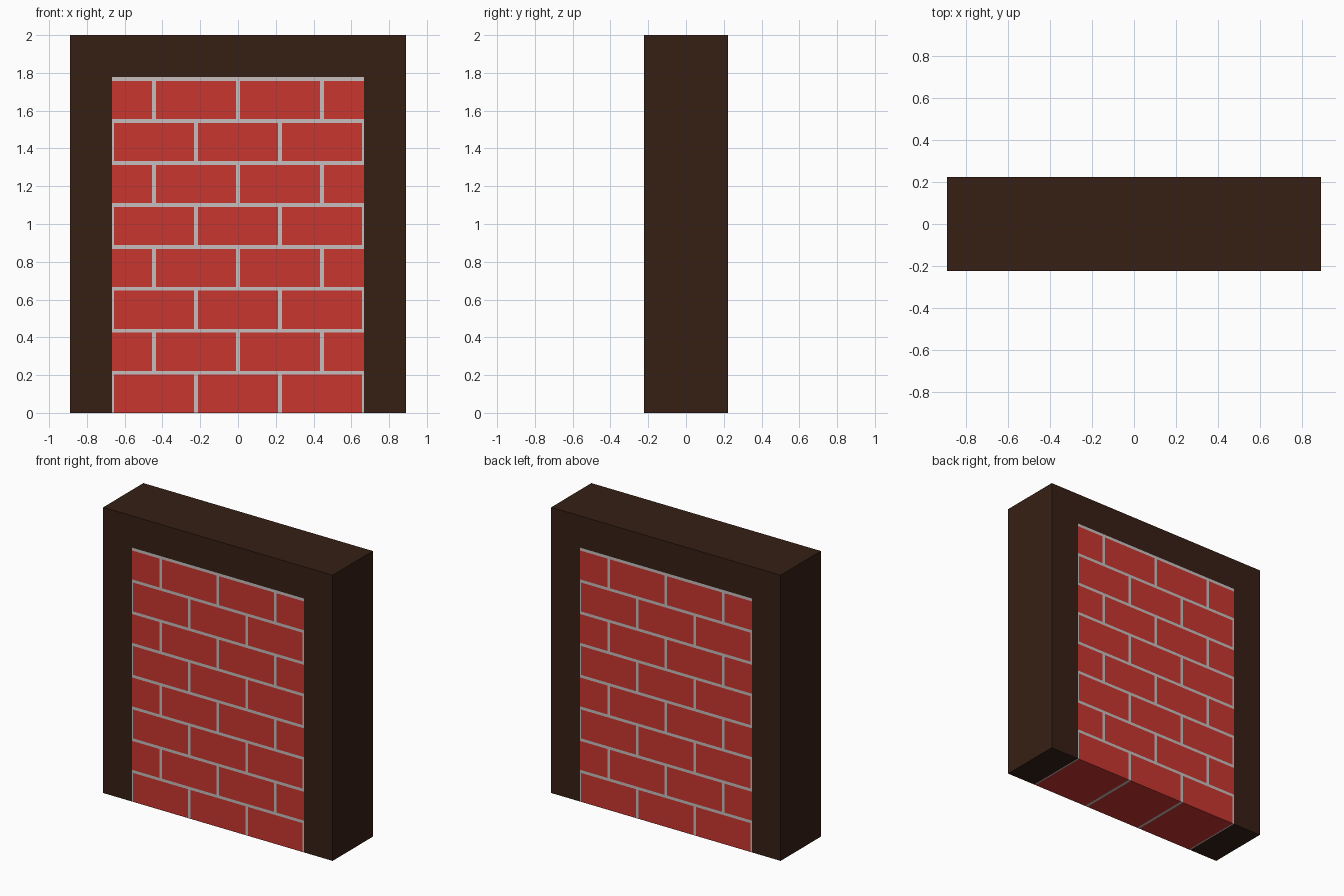
import bpy, bmesh
from mathutils import Matrix

if "Cube" in bpy.data.objects:
    bpy.data.objects.remove(bpy.data.objects["Cube"])

U = 2 / 9            # course height; everything is a multiple of this
D = U                # half depth
J = 0.02             # joint width
W = 3 * U            # half width of the brick panel
ROWS = 8


def material(name, rgb):
    m = bpy.data.materials.new(name)
    m.diffuse_color = (*rgb, 1)
    m.use_nodes = True
    m.node_tree.nodes["Principled BSDF"].inputs["Base Color"].default_value = m.diffuse_color
    return m


def finish(name, bm, mat):
    bmesh.ops.recalc_face_normals(bm, faces=bm.faces)
    me = bpy.data.meshes.new(name)
    bm.to_mesh(me)
    bm.free()
    me.materials.append(mat)
    bpy.context.collection.objects.link(bpy.data.objects.new(name, me))


def add_box(bm, x0, x1, z0, z1):
    mat = Matrix.Translation(((x0 + x1) / 2, 0, (z0 + z1) / 2))
    mat = mat @ Matrix.Diagonal((x1 - x0, 2 * D, z1 - z0, 1))
    bmesh.ops.create_cube(bm, size=1, matrix=mat)


wood = material("dark_wood", (0.037, 0.0137, 0.007))
red = material("red_brick", (0.585, 0.037, 0.028))
grey = material("mortar", (0.57, 0.52, 0.52))

# Door frame: inverted U profile extruded through the depth
bm = bmesh.new()
outer, top, head = 4 * U, 9 * U, ROWS * U
profile = [(-outer, 0), (-W, 0), (-W, head), (W, head),
           (W, 0), (outer, 0), (outer, top), (-outer, top)]
face = bm.faces.new([bm.verts.new((x, -D, z)) for x, z in profile])
ext = bmesh.ops.extrude_face_region(bm, geom=[face])["geom"]
bmesh.ops.translate(bm, vec=(0, 2 * D, 0),
                    verts=[v for v in ext if isinstance(v, bmesh.types.BMVert)])
finish("door_frame", bm, wood)

# Running-bond bricks with flush mortar joints
bricks, mortar = bmesh.new(), bmesh.new()
for row in range(ROWS):
    z0, z1, z2 = row * U, (row + 1) * U - J, (row + 1) * U
    add_box(mortar, -W, W, z1, z2)                      # bed joint
    joints = [-3, -1, 1, 3] if row % 2 == 0 else [-2, 0, 2]
    x = -W
    for k in joints:
        a, b = max(k * U - J / 2, -W), min(k * U + J / 2, W)
        if a > x:
            add_box(bricks, x, a, z0, z1)
        add_box(mortar, a, b, z0, z1)                   # head joint
        x = b
    if x < W - 1e-5:
        add_box(bricks, x, W, z0, z1)
finish("bricks", bricks, red)
finish("mortar_joints", mortar, grey)
